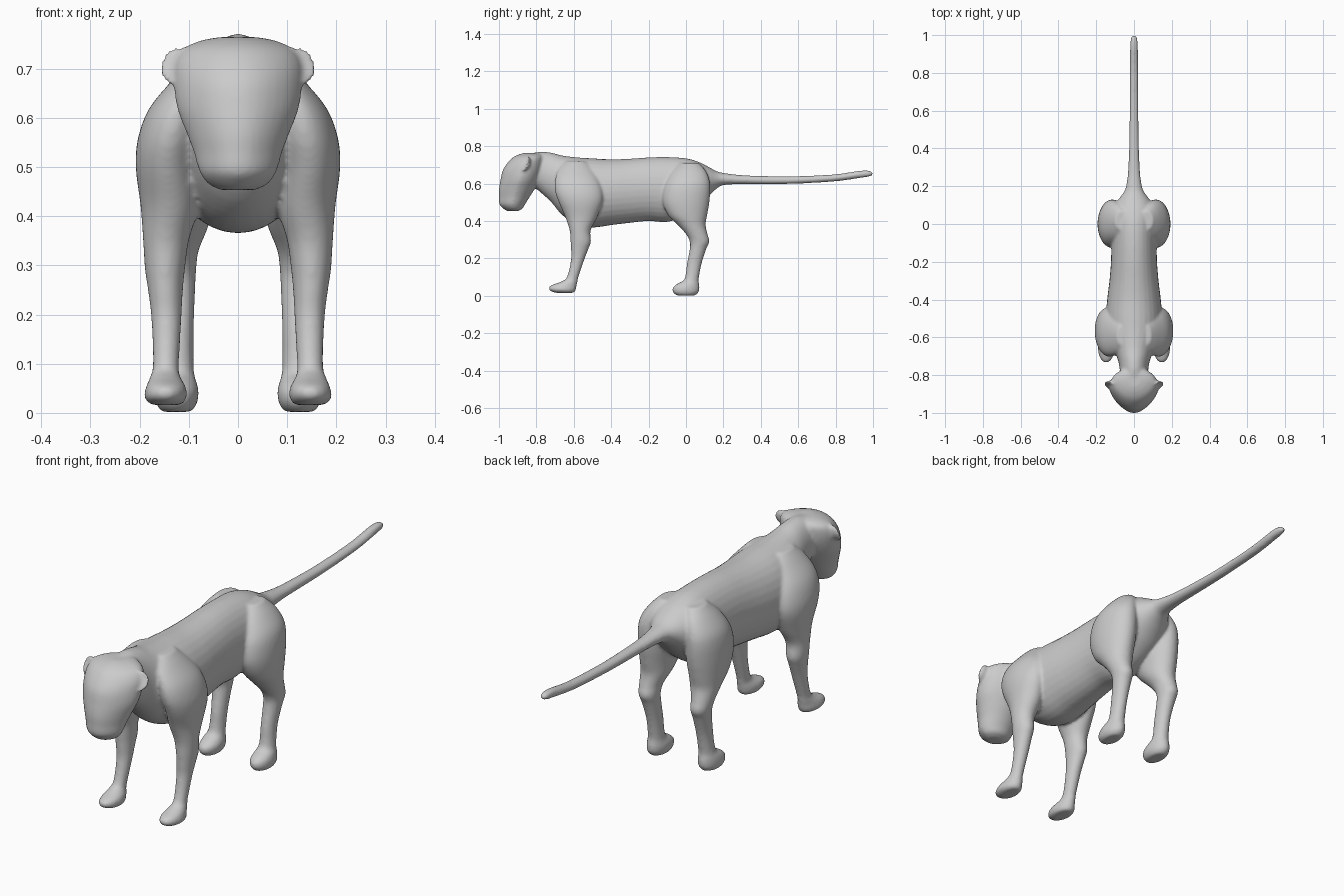
import bpy, bmesh, math
from mathutils import Matrix, Vector

N = 32  # points around each cross-section
bm = bmesh.new()


def smooth_rows(rows, steps=4):
    """Catmull-Rom interpolation between section rows."""
    out = []
    for i in range(len(rows) - 1):
        a, b = rows[max(i - 1, 0)], rows[i]
        c, d = rows[i + 1], rows[min(i + 2, len(rows) - 1)]
        for s in range(steps):
            t = s / steps
            out.append([0.5 * (2 * q + (r - p) * t + (2 * p - 5 * q + 4 * r - w) * t * t
                               + (3 * q - p - 3 * r + w) * t ** 3)
                        for p, q, r, w in zip(a, b, c, d)])
    return out + [list(rows[-1])]


def loft(rows, place):
    """Skin closed rings; place(row, cos, sin) gives each point."""
    rings = []
    for row in smooth_rows(rows):
        rings.append([bm.verts.new(place(row, math.cos(k * math.tau / N), math.sin(k * math.tau / N)))
                      for k in range(N)])
    for r, s in zip(rings, rings[1:]):
        for k in range(N):
            j = (k + 1) % N
            bm.faces.new((r[k], r[j], s[j], s[k]))
    bm.faces.new(rings[0][::-1])
    bm.faces.new(rings[-1])


# Neck, torso and tail: y, top, bottom, half width
torso = [
    (-.86, .755, .62, .08), (-.78, .77, .555, .075), (-.72, .765, .50, .085),
    (-.66, .75, .43, .11), (-.58, .74, .38, .14), (-.50, .735, .365, .15),
    (-.40, .73, .378, .142), (-.30, .733, .39, .13), (-.20, .74, .40, .122),
    (-.10, .742, .395, .12), (0, .735, .43, .12), (.07, .715, .48, .115),
    (.12, .69, .53, .09), (.16, .668, .57, .06), (.20, .657, .592, .042),
    (.30, .645, .597, .03), (.45, .64, .597, .025), (.60, .64, .60, .023),
    (.80, .65, .612, .022), (.93, .669, .63, .021), (.98, .669, .638, .017),
    (1.0, .657, .647, .007)]
loft(torso, lambda r, c, s: (r[3] * c, r[0], (r[1] + r[2]) / 2 + (r[1] - r[2]) / 2 * s))

# Head: z, front y, back y, half width; narrower towards the nose
head = [
    (.453, -.955, -.90, .035), (.465, -.975, -.875, .06), (.49, -.998, -.86, .078),
    (.53, -1.0, -.835, .09), (.57, -1.0, -.81, .105), (.62, -.992, -.785, .124),
    (.67, -.98, -.765, .13), (.71, -.955, -.76, .128), (.74, -.925, -.76, .112),
    (.757, -.89, -.77, .075), (.764, -.86, -.79, .035)]
loft(head, lambda r, c, s: (r[3] * c * (1 + .22 * min(s, 0)),
                            (r[1] + r[2]) / 2 + (r[2] - r[1]) / 2 * s, r[0]))

# Legs with paws: z, front y, back y, inner x, outer x
front_leg = [
    (.016, -.70, -.60, .115, .175), (.03, -.73, -.59, .105, .19),
    (.053, -.727, -.585, .106, .187), (.075, -.67, -.58, .118, .178),
    (.10, -.637, -.575, .12, .173), (.19, -.615, -.545, .115, .176),
    (.25, -.615, -.522, .112, .183), (.29, -.617, -.508, .108, .189),
    (.35, -.622, -.51, .10, .193), (.42, -.645, -.475, .08, .198),
    (.50, -.68, -.447, .08, .208), (.56, -.70, -.446, .07, .203),
    (.62, -.70, -.465, .06, .18), (.68, -.68, -.50, .04, .13),
    (.72, -.64, -.54, .04, .09)]
rear_leg = [
    (.002, -.05, .05, .095, .155), (.02, -.07, .068, .083, .167),
    (.045, -.07, .072, .08, .168), (.065, -.045, .07, .085, .163),
    (.09, -.008, .068, .09, .155), (.17, .005, .083, .09, .152),
    (.25, .02, .108, .087, .16), (.29, .02, .125, .085, .166),
    (.33, .0, .115, .08, .172), (.38, -.045, .105, .06, .18),
    (.43, -.095, .113, .05, .188), (.50, -.125, .125, .04, .193),
    (.57, -.12, .13, .04, .19), (.62, -.10, .125, .04, .176),
    (.67, -.07, .105, .04, .14), (.71, -.03, .07, .03, .10)]

for side in (-1, 1):
    for leg in (front_leg, rear_leg):
        loft(leg, lambda r, c, s: (side * ((r[3] + r[4]) / 2 + (r[4] - r[3]) / 2 * c),
                                   (r[1] + r[2]) / 2 + (r[2] - r[1]) / 2 * s, r[0]))
    # Ear: a flattened ball with its front pushed in to a cup
    ball = bmesh.ops.create_uvsphere(bm, u_segments=24, v_segments=16, radius=1)["verts"]
    turn = Matrix.Rotation(side * math.radians(22), 4, 'Z') @ Matrix.Rotation(math.radians(-25), 4, 'X')
    for v in ball:
        x, y, z = v.co
        y = y * .028 if y > 0 else y * -.006
        v.co = Vector((side * .126, -.862, .708)) + turn @ Vector((x * .037, y, z * .042))

bmesh.ops.recalc_face_normals(bm, faces=bm.faces[:])
mesh = bpy.data.meshes.new("big_cat_body")
bm.to_mesh(mesh)
bm.free()

# One continuous smooth skin
body = bpy.data.objects.new("big_cat_body", mesh)
bpy.context.collection.objects.link(body)
grey = bpy.data.materials.new("light_grey")
grey.diffuse_color = (.6, .6, .6, 1)
mesh.materials.append(grey)
skin = body.modifiers.new("skin", 'REMESH')
skin.mode = 'VOXEL'
skin.voxel_size = .007
skin.use_smooth_shade = True
soften = body.modifiers.new("soften", 'SMOOTH')
soften.factor = .5
soften.iterations = 5
